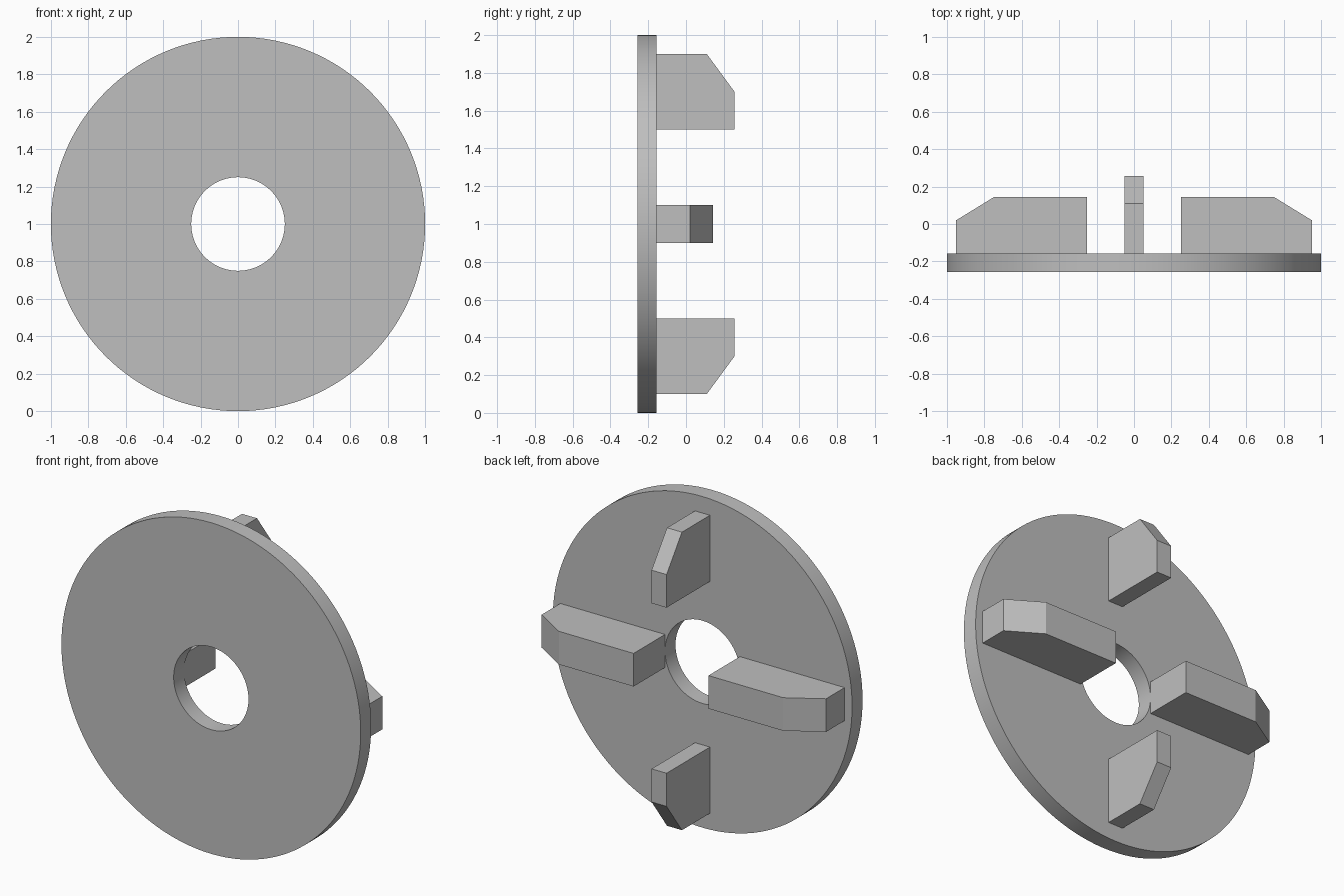
import bpy, bmesh, math
from mathutils import Matrix, Vector

cube = bpy.data.objects.get("Cube")
if cube:
    bpy.data.objects.remove(cube, do_unlink=True)

grey = bpy.data.materials.new("plain grey")
grey.use_nodes = True
colour = (0.52, 0.52, 0.52, 1)
grey.diffuse_color = colour
grey.node_tree.nodes["Principled BSDF"].inputs["Base Color"].default_value = colour

FRONT, BACK = -0.257, -0.157
CENTRE = Vector((0, 0, 1))


def finish(bm, name):
    bmesh.ops.recalc_face_normals(bm, faces=bm.faces)
    mesh = bpy.data.meshes.new(name)
    bm.to_mesh(mesh)
    bm.free()
    mesh.materials.append(grey)
    obj = bpy.data.objects.new(name, mesh)
    bpy.context.collection.objects.link(obj)
    return obj


def disc(name, inner, outer, segments=128):
    """Ring with a rectangular section, spun about the y axis."""
    bm = bmesh.new()
    section = [(inner, FRONT), (outer, FRONT), (outer, BACK), (inner, BACK)]
    verts = [bm.verts.new((r, y, 1)) for r, y in section]
    edges = [bm.edges.new((verts[i - 1], verts[i])) for i in range(4)]
    bmesh.ops.spin(bm, geom=verts + edges, cent=CENTRE, axis=(0, 1, 0),
                   angle=math.tau, steps=segments, use_merge=True)
    bmesh.ops.remove_doubles(bm, verts=bm.verts, dist=0.0001)
    return finish(bm, name)


def lug(name, profile, half_width, angle):
    """Chamfered block: (radius, y) profile extruded sideways, turned about the hub."""
    bm = bmesh.new()
    face = bm.faces.new([bm.verts.new((r, y, -half_width)) for r, y in profile])
    side = bmesh.ops.extrude_face_region(bm, geom=[face])["geom"]
    moved = [v for v in side if isinstance(v, bmesh.types.BMVert)]
    bmesh.ops.translate(bm, verts=moved, vec=(0, 0, 2 * half_width))
    turn = Matrix.Translation(CENTRE) @ Matrix.Rotation(-angle, 4, "Y")
    bmesh.ops.transform(bm, matrix=turn, verts=bm.verts)
    return finish(bm, name)


# Plate with centre hole
plate = disc("round_plate", 0.25, 1.0)
bpy.context.view_layer.objects.active = plate
plate.select_set(True)
bpy.ops.object.shade_smooth_by_angle(angle=math.radians(30))

# Wide, low lugs on the sides; thin, tall lugs above and below
wide = [(0.25, BACK), (0.95, BACK), (0.95, 0.02), (0.75, 0.143), (0.25, 0.143)]
tall = [(0.5, BACK), (0.9, BACK), (0.9, 0.11), (0.7, 0.257), (0.5, 0.257)]
for i, place in enumerate(("left", "top", "right", "bottom")):
    profile, half = (tall, 0.05) if i % 2 else (wide, 0.1)
    lug(place + "_lug", profile, half, i * math.pi / 2)
